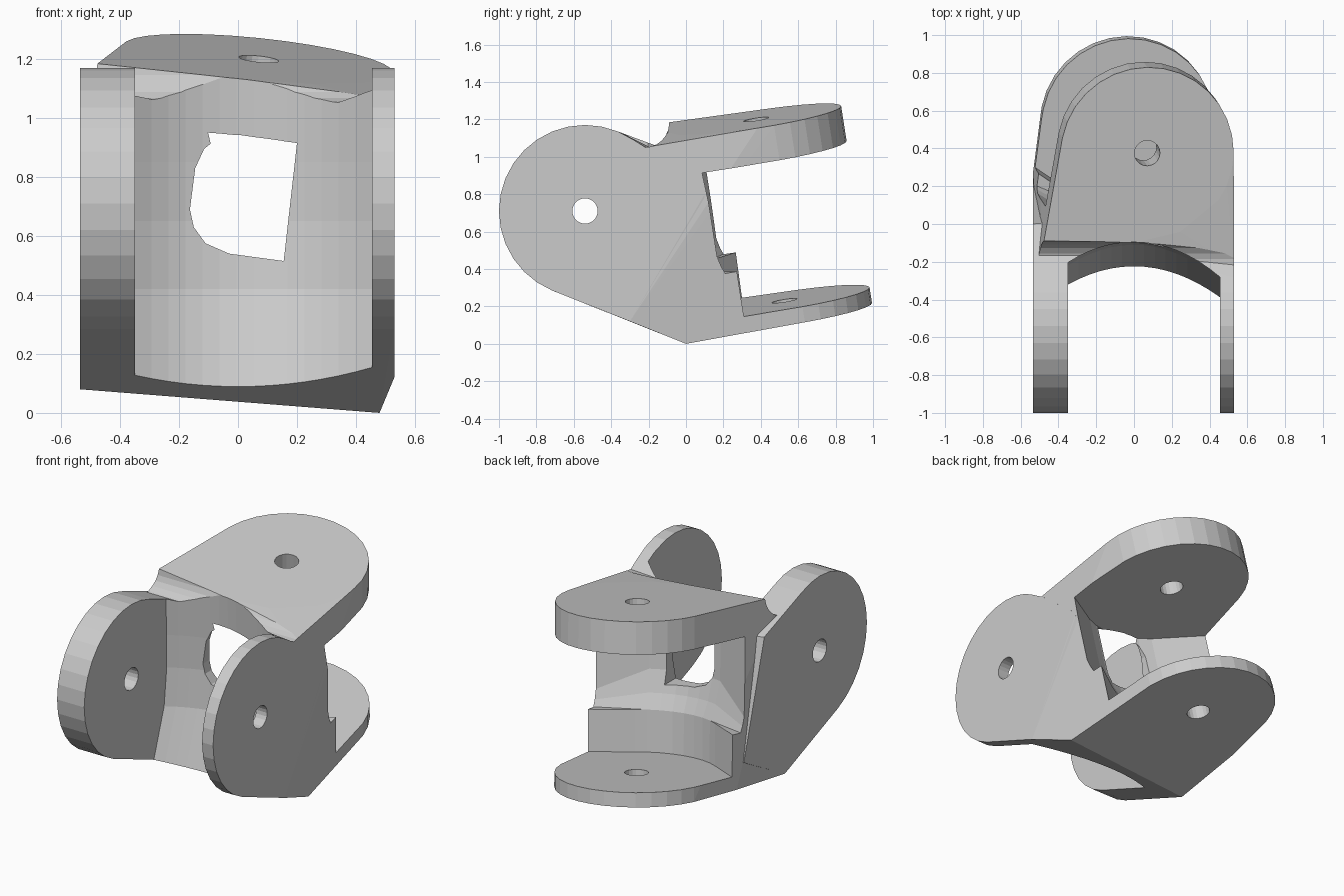
import bpy, bmesh
from math import cos, sin, tau
from mathutils import Vector

if "Cube" in bpy.data.objects:
    bpy.data.objects.remove(bpy.data.objects["Cube"])


def hull(name, points):
    bm = bmesh.new()
    for p in points:
        bm.verts.new(p)
    res = bmesh.ops.convex_hull(bm, input=bm.verts)
    junk = {g for g in res["geom_interior"] + res["geom_unused"]
            if isinstance(g, bmesh.types.BMVert)}
    bmesh.ops.delete(bm, geom=list(junk), context='VERTS')
    bmesh.ops.dissolve_limit(bm, angle_limit=0.01, verts=bm.verts, edges=bm.edges)
    bmesh.ops.recalc_face_normals(bm, faces=bm.faces)
    me = bpy.data.meshes.new(name)
    bm.to_mesh(me)
    bm.free()
    ob = bpy.data.objects.new(name, me)
    bpy.context.collection.objects.link(ob)
    return ob


def combine(ob, other, op='DIFFERENCE'):
    other.hide_render = True
    m = ob.modifiers.new("cut", 'BOOLEAN')
    m.operation, m.solver, m.object = op, 'EXACT', other
    bpy.context.view_layer.objects.active = ob
    bpy.ops.object.modifier_apply(modifier=m.name)
    bpy.data.objects.remove(other)


def ring(c, u, v, r, n=32):
    return [c + u * (r * cos(tau * i / n)) + v * (r * sin(tau * i / n)) for i in range(n)]


X, Y, Z = Vector((1, 0, 0)), Vector((0, 1, 0)), Vector((0, 0, 1))
R = 0.46
LEFT, RIGHT = -0.535, 0.53

# Tilted axis of the back fork
low = Vector((-0.04, 0.54, 0.147))
high = Vector((0.07, 0.375, 1.2))
length = (high - low).length
axis = (high - low).normalized()
ux = (X - axis * axis.x).normalized()
uy = axis.cross(ux)


def local(x, y, t):
    return low + ux * x + uy * y + axis * t


def front(x):
    return Vector((x, -0.54, 0.71))


def top_plane(x, y):
    return Vector((x, y, 1.2 - 0.113 * (x - 0.07) + 0.165 * (y - 0.375)))


# Shared base corners where both forks meet
base = [(LEFT, -0.2, 0.08), (0.48, 0, 0), (RIGHT, -0.3, 0.12)]

# Front fork block
bracket = hull("bracket", ring(front(LEFT), Y, Z, R) + ring(front(RIGHT), Y, Z, R) + base +
               [(RIGHT, -0.2, 1.04), (RIGHT, 0.1, 0.8),
                (LEFT, 0.2, 0.3), (LEFT, 0.0, 1.0)])

# Back fork block
back = hull("back_fork", ring(low, ux, uy, R) + ring(high, ux, uy, R) + base +
            [(LEFT, 0.27, 0.16), top_plane(RIGHT, -0.22), top_plane(-0.50, -0.22)])

# Rounded notch in front of the top plate
notch = []
for x in (-0.8, 0.8):
    c = Vector((x, -0.22, 1.18))
    notch += ring(c, Y, Z, 0.13, 24)
    notch += [c + Vector((0, 0.13, 0.4)), c + Vector((0, -0.5, 0.4)), c + Vector((0, -0.5, -0.13))]
combine(back, hull("notch", notch))
combine(bracket, back, 'UNION')

# Front slot with a curved rear wall
slot = []
for z, y in ((-0.15, -0.31), (0.1, -0.22), (0.42, -0.11), (0.65, -0.085), (0.85, -0.085), (1.5, -0.11)):
    for i in range(15):
        x = -0.35 + 0.805 * i / 14
        slot += [(x, y - 0.9 * x * x, z), (x, -1.3, z)]
combine(bracket, hull("front_slot", slot))


# Back slot: cylinder below, wider swept recess above
def back_slot(rings, side_y):
    pts = []
    for t, r in rings:
        pts += ring(local(0, 0, t), ux, uy, r, 40)
        pts += [local(s * 0.7, side_y, t) for s in (-1, 1)]
        pts += [local(s * 0.7, 1.2, t) for s in (-1, 1)]
    return hull("back_slot", pts)


top_t = length - 0.19
combine(bracket, back_slot([(0.085, 0.465), (top_t, 0.465)], -0.08))
combine(bracket, back_slot([(0.33, 0.465), (0.42, 0.50), (0.55, 0.53), (top_t, 0.53)], -0.2))

# Window between the two slots
outline = [(0.2, 0.915), (0.155, 0.515), (-0.03, 0.54), (-0.11, 0.575), (-0.15, 0.63), (-0.163, 0.69),
           (-0.145, 0.83), (-0.115, 0.895), (-0.065, 0.935), (0, 0.943)]
combine(bracket, hull("window", [(x, y, z) for x, z in outline for y in (-0.4, 0.3)]))

# Pin holes
combine(bracket, hull("front_pin", ring(front(-0.8), Y, Z, 0.068, 20) + ring(front(0.8), Y, Z, 0.068, 20)))
for a, b in ((-0.1, 0.2), (top_t - 0.1, length + 0.1)):
    combine(bracket, hull("back_pin", ring(local(0, 0, a), ux, uy, 0.068, 20) +
                          ring(local(0, 0, b), ux, uy, 0.068, 20)))
